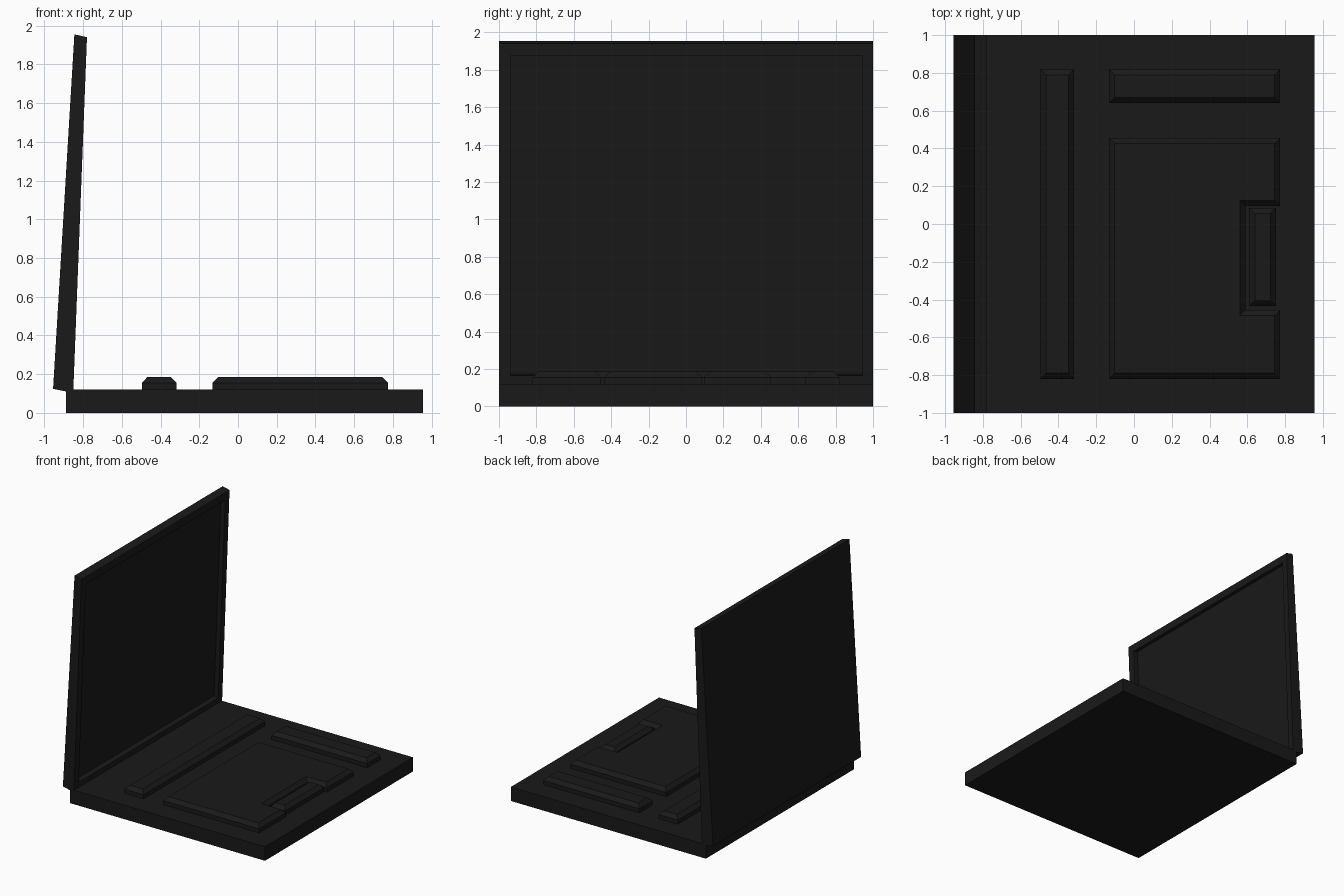
import bpy, bmesh
from mathutils import Vector

if "Cube" in bpy.data.objects:
    bpy.data.objects.remove(bpy.data.objects["Cube"])

dark = bpy.data.materials.new("dark_plastic")
dark.diffuse_color = (0.01, 0.01, 0.01, 1)
dark.use_nodes = True
dark.node_tree.nodes["Principled BSDF"].inputs["Base Color"].default_value = dark.diffuse_color


def finish(bm, name):
    bmesh.ops.recalc_face_normals(bm, faces=bm.faces)
    me = bpy.data.meshes.new(name)
    bm.to_mesh(me)
    bm.free()
    me.materials.append(dark)
    ob = bpy.data.objects.new(name, me)
    bpy.context.collection.objects.link(ob)
    return ob


def prism(points, offset):
    """Extrude a closed outline; returns the bmesh and the far cap."""
    bm = bmesh.new()
    face = bm.faces.new([bm.verts.new(p) for p in points])
    bm.normal_update()
    ext = bmesh.ops.extrude_face_region(bm, geom=[face], use_keep_orig=True)["geom"]
    verts = [g for g in ext if isinstance(g, bmesh.types.BMVert)]
    bmesh.ops.translate(bm, verts=verts, vec=offset)
    bmesh.ops.recalc_face_normals(bm, faces=bm.faces)
    return bm, next(g for g in ext if isinstance(g, bmesh.types.BMFace))


def rect(x0, x1, y0, y1):
    return [(x0, y0), (x1, y0), (x1, y1), (x0, y1)]


def key_block(name, outline):
    """Raised block with a chamfered top rim."""
    bm, top = prism([(x, y, 0.115) for x, y in outline], (0, 0, 0.04))
    bm.normal_update()
    bmesh.ops.inset_region(bm, faces=[top], thickness=0.03, use_even_offset=True)
    for v in top.verts:
        v.co.z = 0.186
    return finish(bm, name)


# base slab
bm, _ = prism([(x, y, 0) for x, y in rect(-0.888, 0.955, -1, 1)], (0, 0, 0.12))
finish(bm, "base")

# keyboard blocks
key_block("function_key_row", rect(-0.497, -0.317, -0.82, 0.82))
key_block("number_pad", rect(-0.132, 0.774, 0.64, 0.82))
key_block("main_keys", [(-0.132, -0.82), (0.774, -0.82), (0.774, -0.455), (0.59, -0.455),
                        (0.59, 0.095), (0.774, 0.095), (0.774, 0.455), (-0.132, 0.455)])
key_block("arrow_keys", rect(0.61, 0.752, -0.435, 0.085))

# tapered lid, leaning slightly back
low, high = Vector((-0.851, 0, 0.103)), Vector((-0.78, 0, 1.94))
profile = [(-0.955, -1, 0.124), (low.x, -1, low.z), (high.x, -1, high.z), (-0.845, -1, 1.955)]
bm, _ = prism(profile, (0, 2, 0))

# recessed display in the lid's front face
bm.normal_update()
screen = max(bm.faces, key=lambda f: f.normal.x)
bmesh.ops.inset_region(bm, faces=[screen], thickness=0.06)
for v in screen.verts:
    z = 1.875 if v.co.z > 1 else 0.165
    p = low.lerp(high, (z - low.z) / (high.z - low.z))
    v.co = (p.x, 0.945 if v.co.y > 0 else -0.937, z)
inner = bmesh.ops.extrude_discrete_faces(bm, faces=[screen])["faces"][0]
bmesh.ops.translate(bm, verts=inner.verts, vec=(-0.04, 0, 0.008))
finish(bm, "lid")
